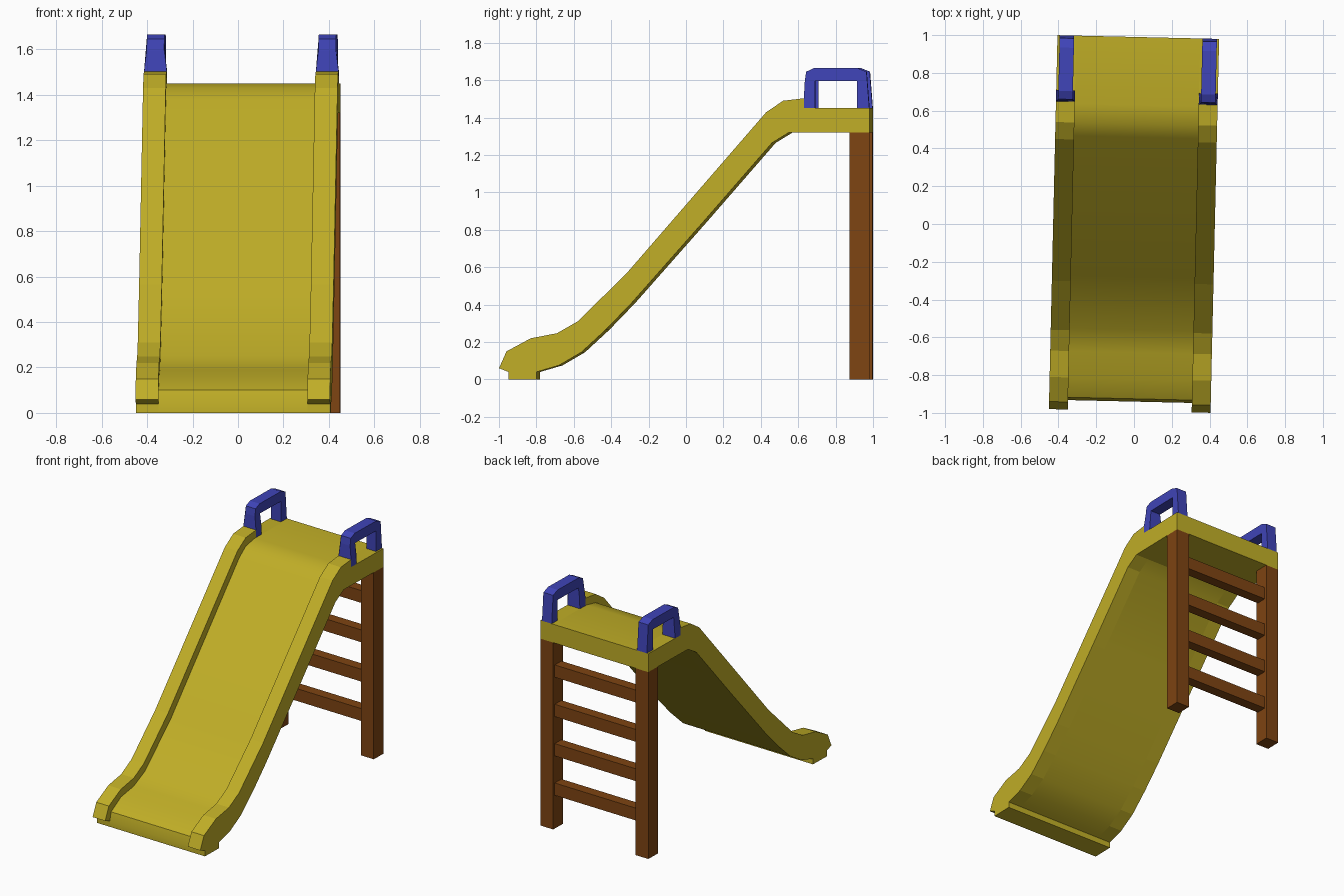
import bpy, bmesh, math
from mathutils import Matrix

if "Cube" in bpy.data.objects:
    bpy.data.objects.remove(bpy.data.objects["Cube"])

TURN = Matrix.Rotation(math.radians(-1.32), 4, 'Z')   # whole model sits slightly turned
HALF, INNER = 0.428, 0.328                            # slide half width, bed half width


def material(name, rgb):
    m = bpy.data.materials.new(name)
    m.diffuse_color = (*rgb, 1)
    m.use_nodes = True
    m.node_tree.nodes["Principled BSDF"].inputs["Base Color"].default_value = m.diffuse_color
    return m


YELLOW = material("yellow", (0.53, 0.425, 0.02))
BLUE = material("blue", (0.05, 0.058, 0.48))
BROWN = material("brown", (0.21, 0.058, 0.006))


def extrude(name, profile, x0, x1, mat, smooth=False, edit=None):
    """Extrude a (y, z) profile from x0 to x1."""
    bm = bmesh.new()
    face = bm.faces.new([bm.verts.new((x0, y, z)) for y, z in profile])
    res = bmesh.ops.extrude_face_region(bm, geom=[face])
    for v in res["geom"]:
        if isinstance(v, bmesh.types.BMVert):
            v.co.x = x1
    if edit:
        for v in bm.verts:
            edit(v.co)
    bmesh.ops.recalc_face_normals(bm, faces=bm.faces)
    bm.transform(TURN)
    me = bpy.data.meshes.new(name)
    bm.to_mesh(me)
    bm.free()
    me.materials.append(mat)
    ob = bpy.data.objects.new(name, me)
    bpy.context.collection.objects.link(ob)
    if smooth:
        bpy.ops.object.select_all(action='DESELECT')
        ob.select_set(True)
        bpy.context.view_layer.objects.active = ob
        bpy.ops.object.shade_smooth_by_angle(angle=math.radians(30))
    return ob


def rect(y0, y1, z0, z1):
    return [(y0, z0), (y1, z0), (y1, z1), (y0, z1)]


# Slide body: shared underside, with a lower top line for the bed
under = [(0.99, 1.45), (0.99, 1.32), (0.56, 1.32), (0.47, 1.265), (0.1, 0.84),
         (-0.28, 0.41), (-0.42, 0.265), (-0.55, 0.145), (-0.67, 0.075),
         (-0.79, 0.04), (-0.79, 0.0), (-0.94, 0.0), (-0.94, 0.04)]
bed_top = [(-0.925, 0.10), (-0.82, 0.165), (-0.68, 0.19), (-0.56, 0.25),
           (-0.28, 0.515), (0.46, 1.375), (0.53, 1.43), (0.63, 1.45)]
rail_top = [(-0.99, 0.06), (-0.95, 0.15), (-0.82, 0.22), (-0.68, 0.247),
            (-0.57, 0.31), (-0.31, 0.565), (0.44, 1.43), (0.53, 1.49),
            (0.64, 1.503), (0.64, 1.45)]
extrude("slide_bed", under + bed_top, -INNER, INNER, YELLOW, smooth=True)

# Handle arch, with a front foot that flares to the rail width
arch = [(0.64, 1.45), (0.64, 1.503), (0.645, 1.595), (0.652, 1.645),
        (0.695, 1.665), (0.925, 1.665), (0.975, 1.645), (0.99, 1.45),
        (0.925, 1.45), (0.925, 1.595), (0.70, 1.595), (0.70, 1.503), (0.70, 1.45)]


def flare(co):
    if co.z < 1.51 and co.y < 0.75:
        mid = math.copysign(0.378, co.x)
        co.x = mid + (co.x - mid) * 1.3


for side, s in (("left", -1), ("right", 1)):
    extrude(side + "_rail", under + rail_top, s * INNER, s * HALF, YELLOW)
    extrude(side + "_handle", arch, s * 0.3395, s * 0.4165, BLUE, edit=flare)
    extrude(side + "_ladder_post", rect(0.885, 0.99, 0, 1.32), s * INNER, s * HALF, BROWN)

# Ladder rungs
for i in range(4):
    z = 0.235 + 0.278 * i
    extrude(f"rung_{i + 1}", rect(0.90, 0.973, z, z + 0.087), -INNER, INNER, BROWN)
